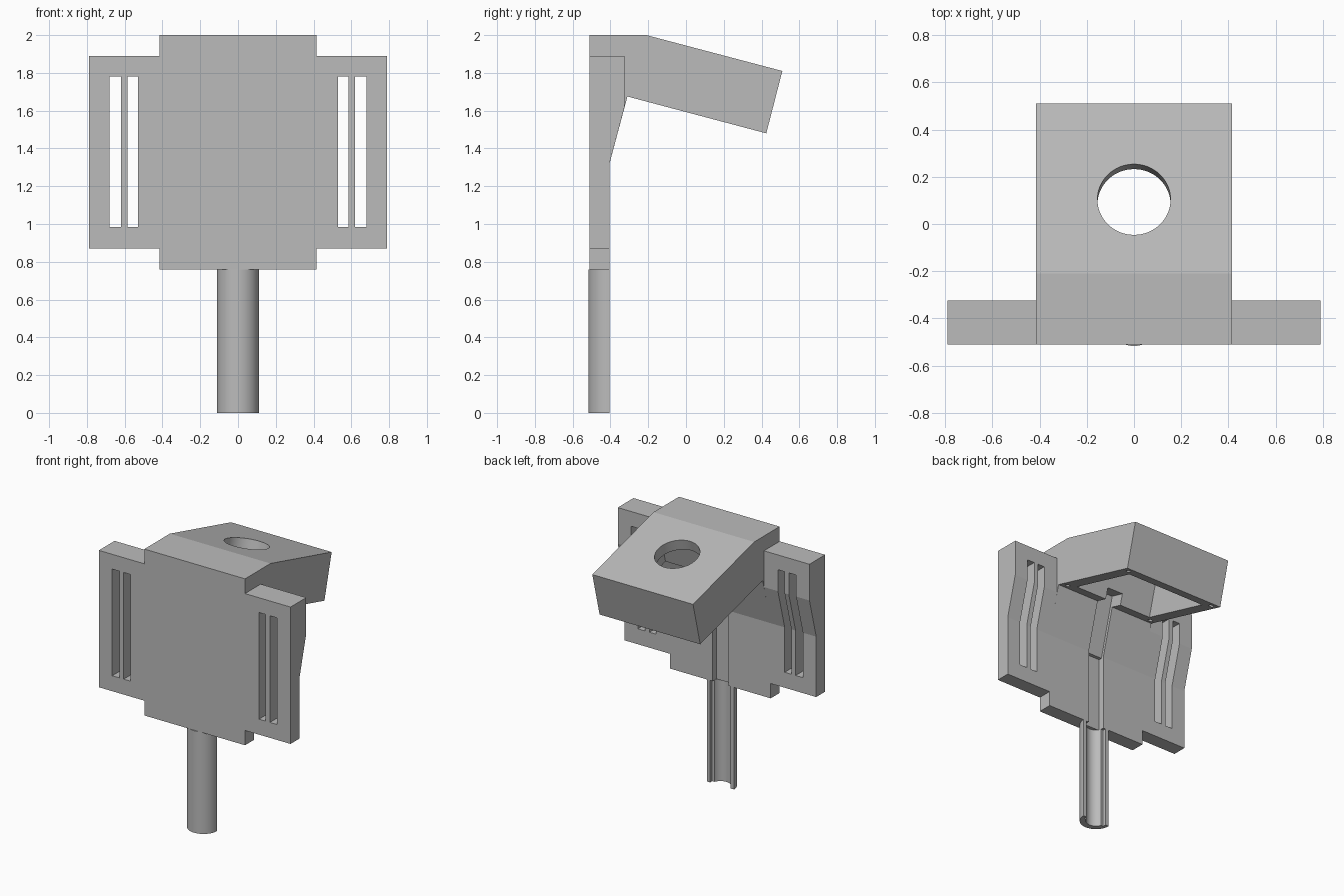
import bpy, bmesh, math
from mathutils import Vector, Matrix

if "Cube" in bpy.data.objects:
    bpy.data.objects.remove(bpy.data.objects["Cube"])

grey = bpy.data.materials.new("plain grey")
grey.use_nodes = True
grey.diffuse_color = (0.5, 0.5, 0.5, 1)
grey.node_tree.nodes["Principled BSDF"].inputs["Base Color"].default_value = (0.5, 0.5, 0.5, 1)


def extrude(name, profile, x0, x1):
    """Solid from a (y, z) side profile, extruded from x0 to x1."""
    bm = bmesh.new()
    face = bm.faces.new([bm.verts.new((x0, y, z)) for y, z in profile])
    new = bmesh.ops.extrude_face_region(bm, geom=[face])["geom"]
    verts = [v for v in new if isinstance(v, bmesh.types.BMVert)]
    bmesh.ops.translate(bm, verts=verts, vec=(x1 - x0, 0, 0))
    bmesh.ops.recalc_face_normals(bm, faces=bm.faces)
    return finish(name, bm)


def finish(name, bm):
    mesh = bpy.data.meshes.new(name)
    bm.to_mesh(mesh)
    bm.free()
    mesh.materials.append(grey)
    obj = bpy.data.objects.new(name, mesh)
    bpy.context.collection.objects.link(obj)
    return obj


def box(name, x0, x1, y0, y1, z0, z1):
    return extrude(name, [(y0, z0), (y1, z0), (y1, z1), (y0, z1)], x0, x1)


def cylinder(name, radius, depth, matrix, sides=64):
    bm = bmesh.new()
    bmesh.ops.create_cone(bm, cap_ends=True, segments=sides, radius1=radius,
                          radius2=radius, depth=depth, matrix=matrix)
    return finish(name, bm)


def combine(target, tool, operation="DIFFERENCE"):
    tool.hide_render = True
    mod = target.modifiers.new("join or cut", "BOOLEAN")
    mod.operation, mod.solver, mod.object = operation, "EXACT", tool
    bpy.context.view_layer.objects.active = target
    bpy.ops.object.modifier_apply(modifier=mod.name)
    bpy.data.objects.remove(tool)


FRONT, BACK = -0.51, -0.405
HALF = 0.415
TILT = math.radians(15)
corner = Vector((0, -0.31, 1.675))                       # lower front corner of the head
along = Vector((0, math.cos(TILT), -math.sin(TILT)))
up = Vector((0, math.sin(TILT), math.cos(TILT)))


def head(u, w):
    """Point (y, z) in the tilted frame of the head."""
    p = corner + along * u + up * w
    return p.y, p.z


def head_matrix(x, u, w):
    return Matrix.Translation((x, *head(u, w))) @ Matrix.Rotation(-TILT, 4, "X")


# Central plate and tilted head in one side profile
body = extrude("plate_and_head", [
    (FRONT, 0.76), (FRONT, 2), (-0.21, 2), (0.51, 1.81), (0.425, 1.48),
    (corner.y, corner.z), (BACK, 1.32), (BACK, 0.76)], -HALF, HALF)

# Side wings with two slots each
for side in (-1, 1):
    wing = extrude("wing", [(FRONT, 0.87), (FRONT, 1.89), (-0.325, 1.89),
                            (-0.325, 1.62), (BACK, 1.32), (BACK, 0.87)],
                   side * 0.38, side * 0.79)
    combine(body, wing, "UNION")
    for a, b in ((0.53, 0.585), (0.62, 0.68)):
        combine(body, box("slot", side * a, side * b, -0.7, 0, 0.985, 1.78))

# Head cavity, open below, with a round opening in the roof
combine(body, extrude("cavity", [head(0.09, -0.1), head(0.67, -0.1),
                                 head(0.67, 0.26), head(0.09, 0.26)], -0.325, 0.325))
combine(body, cylinder("opening", 0.155, 0.3, head_matrix(0, 0.337, 0.34)))

# Screw holes in the rim corners
for x in (-0.37, 0.37):
    for u in (0.045, 0.715):
        combine(body, cylinder("screw_hole", 0.017, 0.3, head_matrix(x, u, 0), 16))

# Cable groove: up the plate, then along the slope into the head
combine(body, extrude("lower_groove", [(-0.45, 0.7), (-0.3, 0.7), (-0.3, 1.32),
                                       (-0.45, 1.32)], -0.065, 0.065))
combine(body, extrude("upper_groove", [(-0.43, 1.3), (-0.3, 1.3), (-0.15, 1.72),
                                       (-0.31, 1.76)], -0.065, 0.065))

# Half-round stem with a stepped channel in its back
stem = cylinder("stem", 0.112, 0.76, Matrix.Translation((0, BACK, 0.38)))
combine(stem, box("trim", -0.2, 0.2, BACK, 0, -0.1, 0.9))
combine(stem, box("ledge", -0.085, 0.085, -0.43, -0.3, -0.1, 0.9))
combine(stem, cylinder("channel", 0.07, 1, Matrix.Translation((0, BACK, 0.38))))

for obj in (body, stem):
    bpy.ops.object.select_all(action="DESELECT")
    obj.select_set(True)
    bpy.context.view_layer.objects.active = obj
    bpy.ops.object.shade_smooth_by_angle(angle=math.radians(12))
